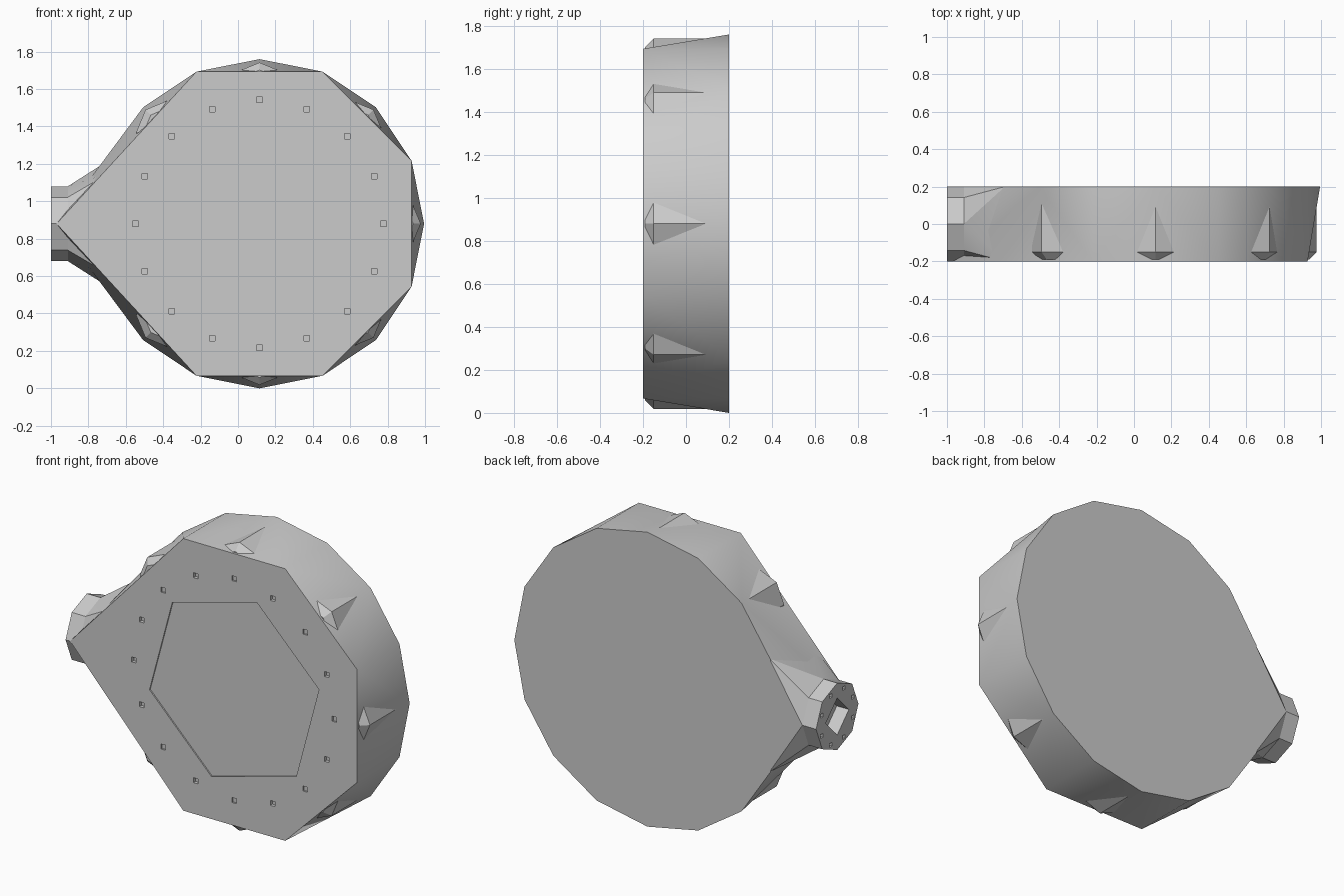
import bpy, bmesh
from math import cos, sin, pi, radians
from mathutils import Vector

if "Cube" in bpy.data.objects:
    bpy.data.objects.remove(bpy.data.objects["Cube"])

CX, CZ, R, HALF = 0.115, 0.88, 0.88, 0.2
NECK_X = -1.0

grey = bpy.data.materials.new("light_grey")
grey.use_nodes = True
grey.diffuse_color = (0.6, 0.6, 0.6, 1)
grey.node_tree.nodes["Principled BSDF"].inputs["Base Color"].default_value = (0.6, 0.6, 0.6, 1)


def ring(n, r, y, start=0.0, x=CX, z=CZ):
    """Regular polygon in an upright plane facing the front."""
    return [Vector((x + r * cos(start + 2 * pi * i / n), y,
                    z + r * sin(start + 2 * pi * i / n))) for i in range(n)]


def neck_ring(n, r, x, start=0.0):
    """Regular polygon across the neck axis."""
    return [Vector((x, r * cos(start + 2 * pi * i / n),
                    CZ + r * sin(start + 2 * pi * i / n))) for i in range(n)]


def make_object(name, bm):
    bmesh.ops.recalc_face_normals(bm, faces=bm.faces)
    mesh = bpy.data.meshes.new(name)
    bm.to_mesh(mesh)
    bm.free()
    mesh.materials.append(grey)
    obj = bpy.data.objects.new(name, mesh)
    bpy.context.collection.objects.link(obj)
    return obj


def hull(name, points):
    bm = bmesh.new()
    verts = [bm.verts.new(p) for p in points]
    out = bmesh.ops.convex_hull(bm, input=verts)
    spare = {g for g in out["geom_interior"] + out["geom_unused"]
             if isinstance(g, bmesh.types.BMVert)}
    bmesh.ops.delete(bm, geom=list(spare), context='VERTS')
    bmesh.ops.dissolve_limit(bm, angle_limit=radians(0.5), verts=bm.verts, edges=bm.edges)
    return make_object(name, bm)


def loft(bm, a, b):
    """Closed prism between two matching rings."""
    va, vb = [bm.verts.new(p) for p in a], [bm.verts.new(p) for p in b]
    n = len(a)
    for i in range(n):
        j = (i + 1) % n
        bm.faces.new((va[i], va[j], vb[j], vb[i]))
    bm.faces.new(va[::-1])
    bm.faces.new(vb)


def cut(target, bm, name):
    cutter = make_object(name, bm)
    cutter.hide_render = True
    cutter.hide_viewport = True
    mod = target.modifiers.new(name, 'BOOLEAN')
    mod.operation = 'DIFFERENCE'
    mod.solver = 'EXACT'
    mod.object = cutter
    bpy.context.view_layer.objects.active = target
    bpy.ops.object.modifier_apply(modifier=mod.name)
    bpy.data.objects.remove(cutter)


# Casing: octagonal front drawn out to a point at the neck, sixteen-sided back
front = [p for p in ring(8, R, -HALF, pi / 8) if p.x > -0.5]
front += [Vector((-0.84, -HALF, CZ + s * 0.1)) for s in (-1, 1)]
front.append(Vector((-0.97, -HALF, CZ)))
casing = hull("casing", front + ring(16, R, HALF))

# Shallow hexagonal panel and the bolt holes round it
bm = bmesh.new()
loft(bm, ring(6, 0.58, -HALF - 0.05, radians(15)), ring(6, 0.58, -HALF + 0.008, radians(15)))
for c in ring(16, 0.663, 0):
    loft(bm, ring(4, 0.021, -HALF - 0.05, pi / 4, c.x, c.z),
         ring(4, 0.021, -HALF + 0.02, pi / 4, c.x, c.z))
cut(casing, bm, "front_cutter")

# Neck flaring out of the casing
root = [Vector((-0.69, HALF, CZ + s * 0.34)) for s in (-1, 1)]
root += [Vector((-0.69, -HALF, CZ + s * 0.27)) for s in (-1, 1)]
neck = hull("neck", neck_ring(8, 0.2, -0.91) + root)

# End collar with a square port and a circle of small holes
collar = hull("neck_collar", neck_ring(8, 0.2, NECK_X) + neck_ring(8, 0.2, -0.9))
bm = bmesh.new()
loft(bm, neck_ring(4, 0.11, NECK_X - 0.05), neck_ring(4, 0.11, NECK_X + 0.08))
for i in range(8):
    a = pi / 8 + i * pi / 4
    off = Vector((0, 0.158 * cos(a), 0.158 * sin(a)))
    loft(bm, [p + off for p in neck_ring(4, 0.016, NECK_X - 0.05, pi / 4)],
         [p + off for p in neck_ring(4, 0.016, NECK_X + 0.02, pi / 4)])
cut(collar, bm, "collar_cutter")

# Rim lugs: octagonal barrels half sunk in each flat, chamfered at the front
lugs = []
for i in range(8):
    if i == 4:
        continue
    a = i * pi / 4
    c = ring(1, 0.692, 0, a)[0]
    lugs.append(hull(f"rim_lug_{i}",
                     ring(8, 0.13, -0.19, a, c.x, c.z)
                     + ring(8, 0.17, -0.15, a, c.x, c.z)
                     + ring(8, 0.17, 0.14, a, c.x, c.z)))

bpy.ops.object.select_all(action='DESELECT')
for obj in [casing, neck, collar] + lugs:
    obj.select_set(True)
    bpy.context.view_layer.objects.active = obj
bpy.ops.object.shade_smooth_by_angle(angle=radians(30))
